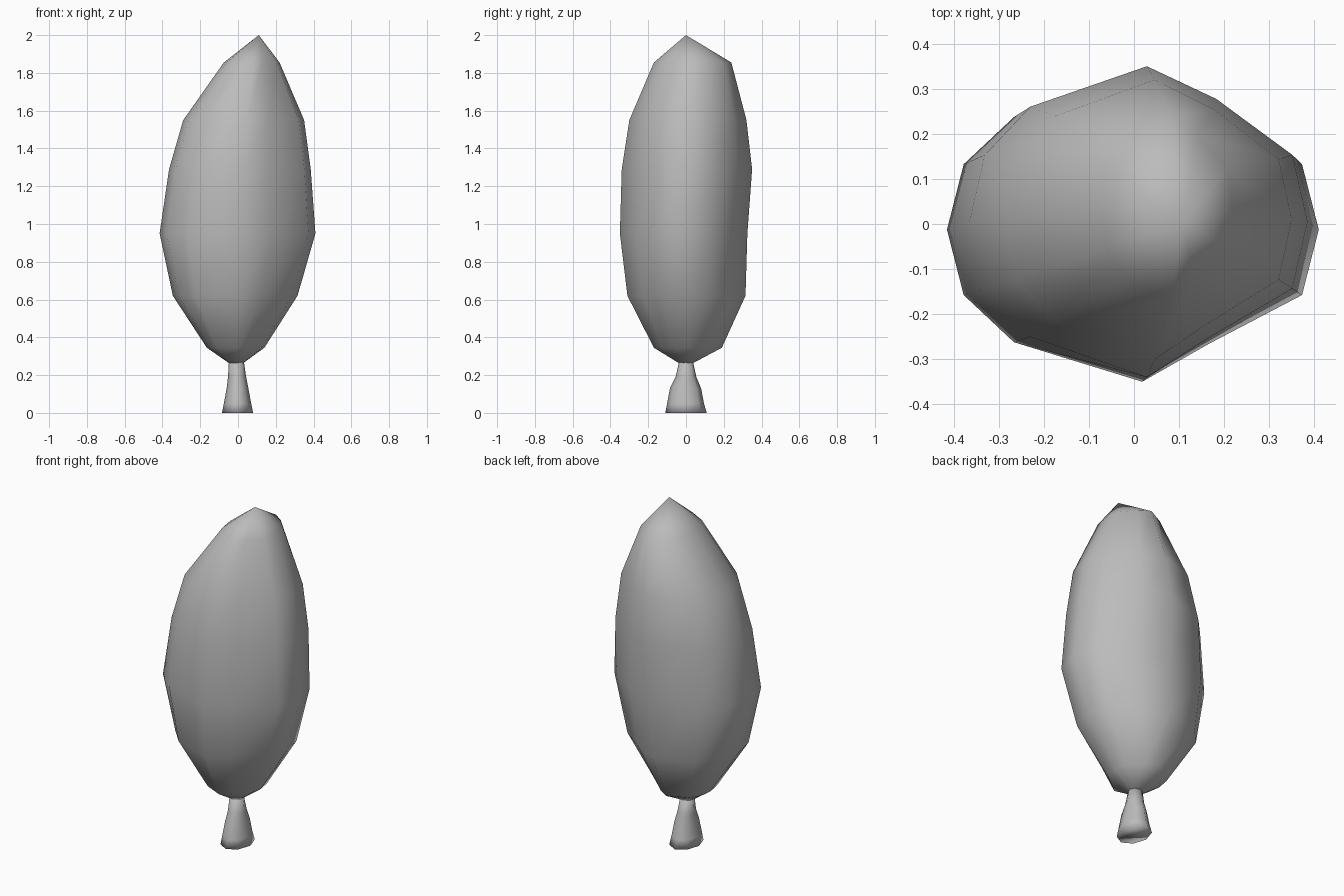
import bpy, bmesh

cube = bpy.data.objects.get("Cube")
if cube:
    bpy.data.objects.remove(cube)

grey = bpy.data.materials.new("plain grey")
grey.use_nodes = True
grey.diffuse_color = (0.5, 0.5, 0.5, 1)
grey.node_tree.nodes["Principled BSDF"].inputs["Base Color"].default_value = (0.5, 0.5, 0.5, 1)


def loft(name, outline, rings, tip=None):
    """Skin a unit outline through rings of (z, x min, x max, y min, y max)."""
    bm = bmesh.new()
    loops = []
    for z, x0, x1, y0, y1 in rings:
        cx, cy, rx, ry = (x0 + x1) / 2, (y0 + y1) / 2, (x1 - x0) / 2, (y1 - y0) / 2
        loops.append([bm.verts.new((cx + u * rx, cy + v * ry, z)) for u, v in outline])
    n = len(outline)
    for low, high in zip(loops, loops[1:]):
        for i in range(n):
            j = (i + 1) % n
            bm.faces.new((low[i], low[j], high[j], high[i]))
    bm.faces.new(loops[0][::-1])
    if tip:
        point = bm.verts.new(tip)
        for i in range(n):
            bm.faces.new((loops[-1][i], loops[-1][(i + 1) % n], point))
    else:
        bm.faces.new(loops[-1])
    bmesh.ops.recalc_face_normals(bm, faces=bm.faces)
    for f in bm.faces:
        f.smooth = True
    mesh = bpy.data.meshes.new(name)
    bm.to_mesh(mesh)
    bm.free()
    mesh.materials.append(grey)
    obj = bpy.data.objects.new(name, mesh)
    bpy.context.collection.objects.link(obj)
    return obj


# Leafy crown: an uneven oval leaning to one side at the tip
crown_outline = [(1, 0), (0.91, 0.43), (0.46, 0.79), (0.05, 1), (-0.64, 0.74), (-0.91, 0.43),
                 (-1, 0), (-0.91, -0.43), (-0.64, -0.74), (0.05, -1), (0.41, -0.75), (0.91, -0.43)]
crown_rings = [
    (0.265, -0.05, 0.03, -0.04, 0.04),
    (0.345, -0.165, 0.14, -0.17, 0.19),
    (0.62, -0.345, 0.315, -0.31, 0.315),
    (0.95, -0.415, 0.41, -0.35, 0.325),
    (1.29, -0.365, 0.385, -0.34, 0.35),
    (1.55, -0.29, 0.35, -0.30, 0.32),
    (1.855, -0.075, 0.22, -0.17, 0.24),
]
loft("crown", crown_outline, crown_rings, tip=(0.11, 0, 2))

# Short trunk flaring out at the ground
trunk_outline = [(1, 0), (0.7, 0.7), (0, 1), (-0.7, 0.7), (-1, 0), (-0.7, -0.7), (0, -1), (0.7, -0.7)]
trunk_rings = [
    (0.0, -0.085, 0.08, -0.11, 0.11),
    (0.05, -0.075, 0.07, -0.10, 0.095),
    (0.13, -0.06, 0.055, -0.085, 0.08),
    (0.19, -0.053, 0.043, -0.055, 0.055),
    (0.28, -0.048, 0.03, -0.035, 0.035),
]
loft("trunk", trunk_outline, trunk_rings)
